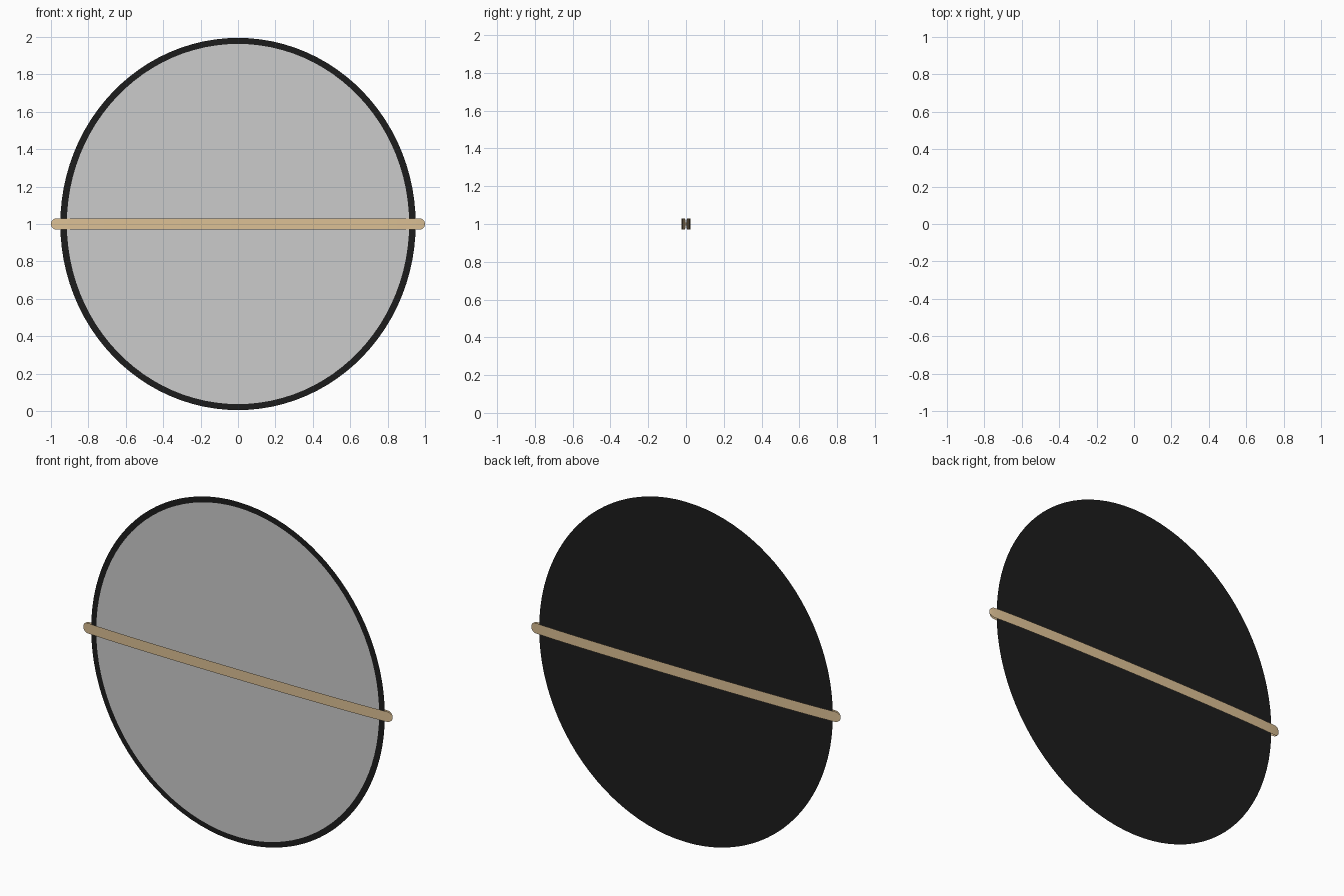
import bpy
import math

if "Cube" in bpy.data.objects:
    bpy.data.objects.remove(bpy.data.objects["Cube"])

def material(name, rgb):
    m = bpy.data.materials.new(name)
    m.diffuse_color = (*rgb, 1)
    m.use_nodes = True
    m.node_tree.nodes["Principled BSDF"].inputs["Base Color"].default_value = m.diffuse_color
    return m

def mesh_object(name, verts, faces, mat=None):
    me = bpy.data.meshes.new(name)
    me.from_pydata(verts, [], faces)
    ob = bpy.data.objects.new(name, me)
    bpy.context.collection.objects.link(ob)
    if mat:
        me.materials.append(mat)
    return ob

def oval(name, rx, rz, y, mat=None, n=96):
    # single flat face, wound to look towards -y
    verts = [(rx * math.cos(2 * math.pi * i / n), y, 1 + rz * math.sin(2 * math.pi * i / n))
             for i in range(n)]
    return mesh_object(name, verts, [tuple(range(n))], mat)

black = material("black", (0.012, 0.012, 0.012))
tan = material("tan", (0.72, 0.53, 0.30))

# Paper-thin oval backing and the smaller grey panel just in front of it
oval("backing_panel", 0.95, 0.995, 0.0, black)
oval("front_panel", 0.915, 0.963, -0.003)

# Thin band around the middle: two bowed strips with rounded ends
HALF_H, DEPTH, N = 0.03, 0.025, 64

def strip(name, side):
    verts, faces = [], []
    for i in range(N + 1):
        x = -math.cos(math.pi * i / N)
        y = side * DEPTH * math.sqrt(max(0, 1 - x * x))
        into_end = max(0, abs(x) - (1 - HALF_H))
        h = max(0.004, math.sqrt(max(0, HALF_H ** 2 - into_end ** 2)))
        verts += [(x, y, 1 - h), (x, y, 1 + h)]
    for i in range(N):
        f = (2 * i, 2 * i + 2, 2 * i + 3, 2 * i + 1)
        faces.append(f if side < 0 else f[::-1])
    ob = mesh_object(name, verts, faces, tan)
    for p in ob.data.polygons:
        p.use_smooth = True

strip("front_band", -1)
strip("back_band", 1)
